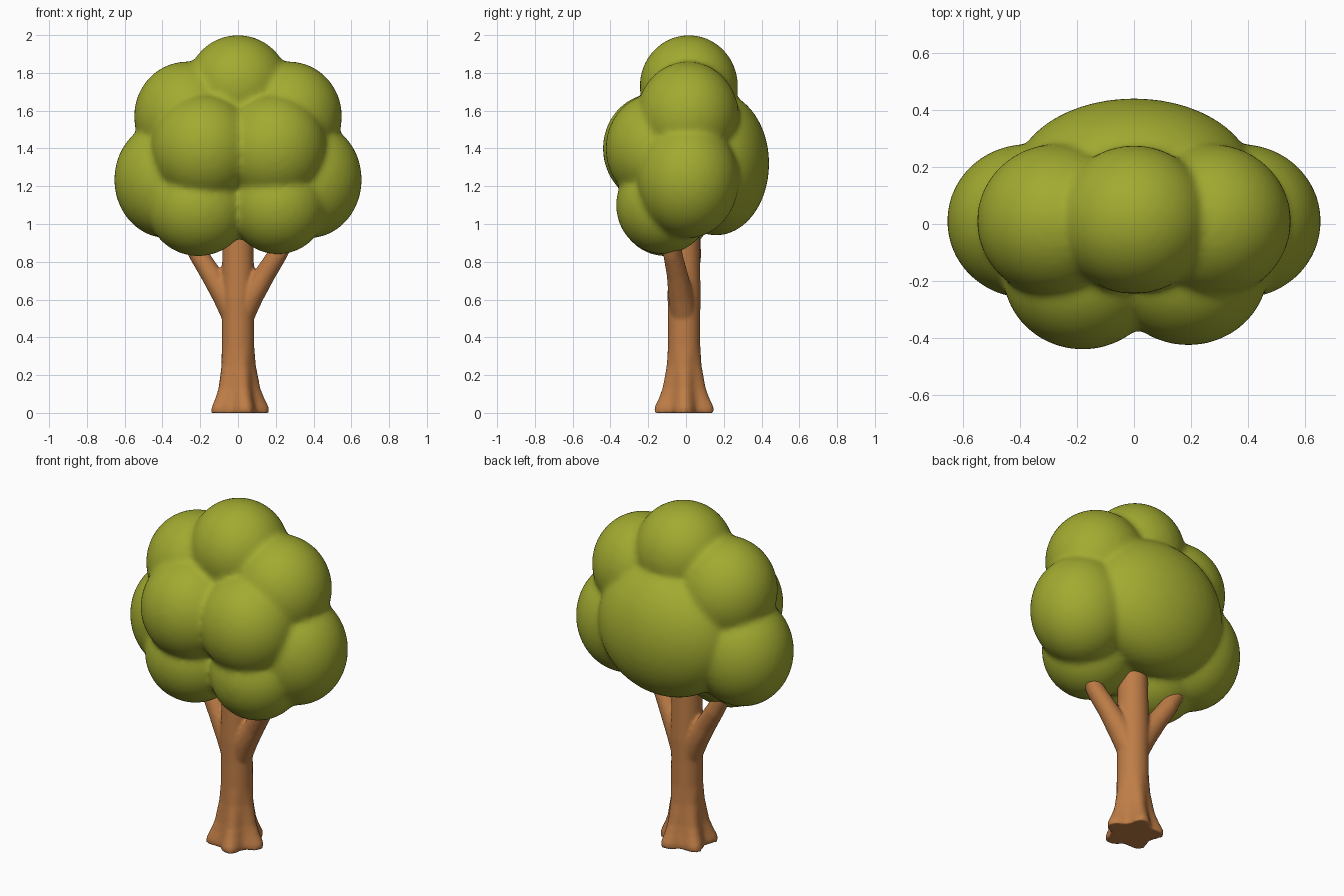
import bpy, bmesh
from math import cos, sin, pi
from mathutils import Matrix, Vector

if "Cube" in bpy.data.objects:
    bpy.data.objects.remove(bpy.data.objects["Cube"])


def material(name, colour):
    mat = bpy.data.materials.new(name)
    mat.use_nodes = True
    mat.diffuse_color = (*colour, 1)
    mat.node_tree.nodes["Principled BSDF"].inputs["Base Color"].default_value = (*colour, 1)
    return mat


def fused_object(name, bm, mat, voxel, rounds):
    """Fuse overlapping solids into one skin with softened creases."""
    bmesh.ops.recalc_face_normals(bm, faces=bm.faces)
    mesh = bpy.data.meshes.new(name)
    bm.to_mesh(mesh)
    bm.free()
    obj = bpy.data.objects.new(name, mesh)
    bpy.context.collection.objects.link(obj)
    mesh.materials.append(mat)
    remesh = obj.modifiers.new("fuse", 'REMESH')
    remesh.mode = 'VOXEL'
    remesh.voxel_size = voxel
    remesh.use_smooth_shade = True
    soften = obj.modifiers.new("soften", 'SMOOTH')
    soften.factor = 0.5
    soften.iterations = rounds
    return obj


def loft(bm, rings):
    """Skin a list of point rings and cap both ends."""
    loops = [[bm.verts.new(p) for p in ring] for ring in rings]
    n = len(loops[0])
    for a, b in zip(loops, loops[1:]):
        for i in range(n):
            j = (i + 1) % n
            bm.faces.new((a[i], a[j], b[j], b[i]))
    bm.faces.new(loops[0][::-1])
    bm.faces.new(loops[-1])


def tube(bm, path, sides=20):
    """Round limb along (point, radius) pairs."""
    points = [Vector(p) for p, r in path]
    rings = []
    for k, (p, r) in enumerate(path):
        along = points[min(k + 1, len(path) - 1)] - points[max(k - 1, 0)]
        turn = along.to_track_quat('Z', 'Y')
        rings.append([points[k] + turn @ Vector((r * cos(2 * pi * i / sides), r * sin(2 * pi * i / sides), 0))
                      for i in range(sides)])
    loft(bm, rings)


leaf_green = material("leaf green", (0.36, 0.405, 0.03))
bark_brown = material("bark brown", (0.52, 0.205, 0.062))

# Crown: centre and radii of each leaf clump
clumps = [
    ((0, 0.015, 1.73), (0.27, 0.26, 0.27)),
    ((0, 0.16, 1.32), (0.42, 0.28, 0.38)),
    ((-0.18, -0.17, 1.40), (0.28, 0.27, 0.29)),
    ((0.19, -0.16, 1.40), (0.28, 0.265, 0.29)),
    ((-0.21, -0.11, 1.09), (0.27, 0.25, 0.26)),
    ((0.21, -0.12, 1.10), (0.26, 0.25, 0.26)),
]
for side in (-1, 1):
    clumps.append(((side * 0.27, 0.01, 1.57), (0.28, 0.27, 0.29)))
    clumps.append(((side * 0.375, 0.01, 1.235), (0.28, 0.27, 0.31)))

bm = bmesh.new()
for centre, radii in clumps:
    bmesh.ops.create_icosphere(bm, subdivisions=5, radius=1,
                               matrix=Matrix.LocRotScale(Vector(centre), None, Vector(radii)))
fused_object("leaf_crown", bm, leaf_green, 0.016, 10)

# Trunk: flared five-root foot rising to a round stem (height, radius, root depth)
bm = bmesh.new()
profile = [(0, 0.143, 0.024), (0.03, 0.14, 0.024), (0.08, 0.122, 0.017), (0.13, 0.108, 0.011),
           (0.25, 0.091, 0.004), (0.35, 0.086, 0), (0.5, 0.085, 0), (0.62, 0.088, 0),
           (0.75, 0.085, 0), (0.98, 0.08, 0)]
sides = 40
loft(bm, [[((r + d * cos(5 * a)) * cos(a), (r + d * cos(5 * a)) * sin(a) - 0.01, z)
           for a in (2 * pi * i / sides for i in range(sides))] for z, r, d in profile])

# Forked branches running up into the crown
for side, lean in ((1, -0.06), (-1, 0.04)):
    tube(bm, [((side * 0.01, -0.01, 0.50), 0.07),
              ((side * 0.07, -0.01 + lean * 0.3, 0.62), 0.066),
              ((side * 0.14, -0.01 + lean * 0.6, 0.73), 0.056),
              ((side * 0.21, -0.01 + lean, 0.84), 0.051),
              ((side * 0.27, -0.01 + lean, 0.95), 0.046)])
fused_object("trunk_and_branches", bm, bark_brown, 0.01, 4)
